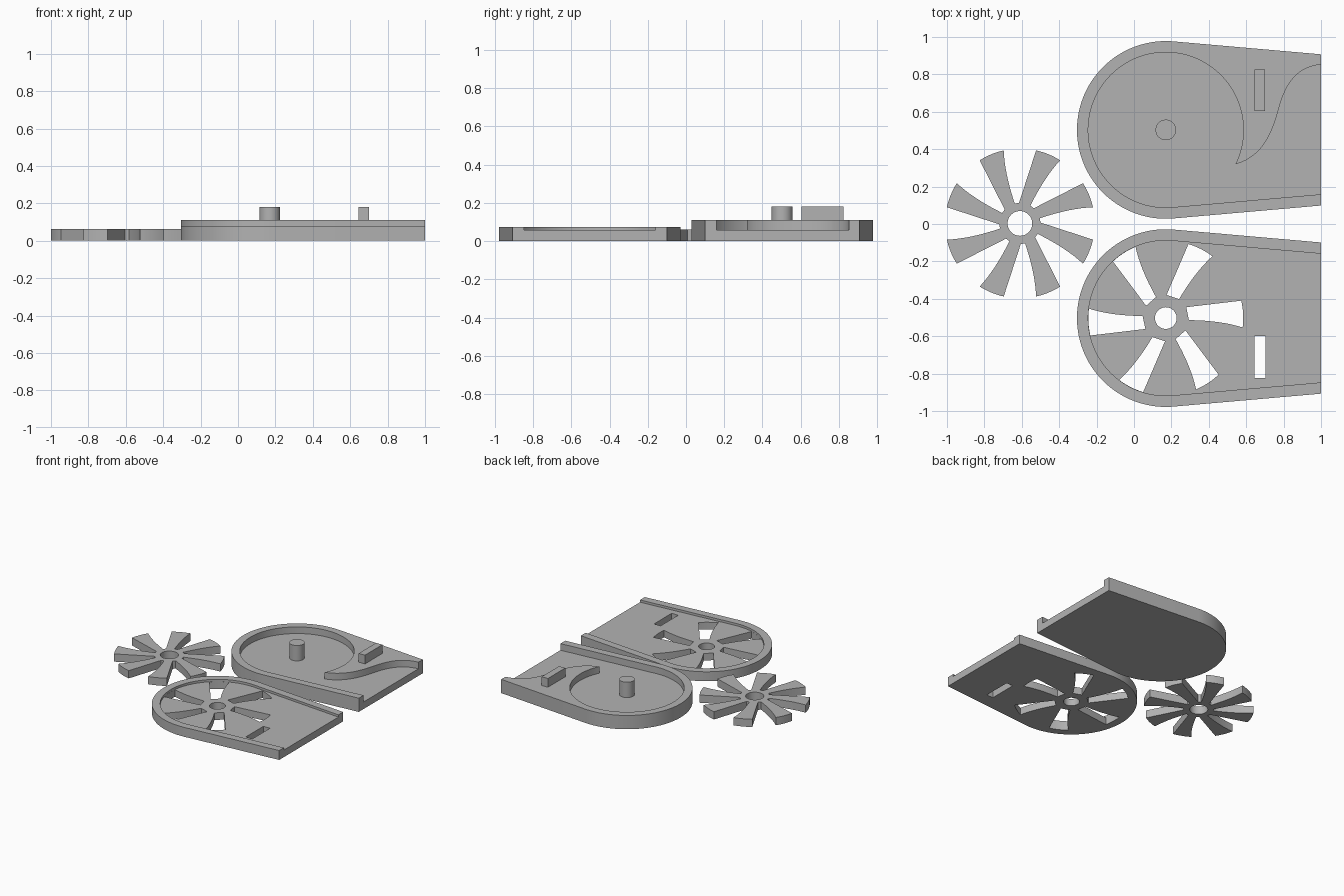
import bpy, bmesh, math
from mathutils import Vector
from mathutils.geometry import interpolate_bezier

cube = bpy.data.objects.get("Cube")
if cube:
    bpy.data.objects.remove(cube, do_unlink=True)

GREY = (0.45, 0.45, 0.45, 1)
grey = bpy.data.materials.new("plain grey")
grey.use_nodes = True
grey.diffuse_color = GREY
grey.node_tree.nodes["Principled BSDF"].inputs["Base Color"].default_value = GREY

CX, CY = 0.17, 0.503          # chamber centre, mirrored in y for the lid
OUTER, INNER = 0.475, 0.415   # casing and chamber radii
FLOOR = 0.057


def polar(centre, r, deg):
    a = math.radians(deg)
    return (centre[0] + r * math.cos(a), centre[1] + r * math.sin(a))


def arc(centre, r, start, end, n):
    return [polar(centre, r, start + (end - start) * i / n) for i in range(n + 1)]


def prism(name, points, z0, z1):
    """Extrude a flat outline between two heights."""
    bm = bmesh.new()
    face = bm.faces.new([bm.verts.new((x, y, z0)) for x, y in points])
    top = bmesh.ops.extrude_face_region(bm, geom=[face])["geom"]
    verts = [g for g in top if isinstance(g, bmesh.types.BMVert)]
    bmesh.ops.translate(bm, verts=verts, vec=(0, 0, z1 - z0))
    bmesh.ops.recalc_face_normals(bm, faces=bm.faces)
    mesh = bpy.data.meshes.new(name)
    bm.to_mesh(mesh)
    bm.free()
    mesh.materials.append(grey)
    ob = bpy.data.objects.new(name, mesh)
    bpy.context.collection.objects.link(ob)
    return ob


def disc(name, centre, r, z0, z1):
    return prism(name, arc(centre, r, 0, 360, 48)[:-1], z0, z1)


def box(name, x0, x1, y0, y1, z0, z1):
    return prism(name, [(x0, y0), (x1, y0), (x1, y1), (x0, y1)], z0, z1)


def cut(ob, cutter):
    cutter.hide_render = True
    mod = ob.modifiers.new("cut", "BOOLEAN")
    mod.operation = "DIFFERENCE"
    mod.solver = "EXACT"
    mod.object = cutter
    bpy.context.view_layer.objects.active = ob
    bpy.ops.object.modifier_apply(modifier=mod.name)
    bpy.data.objects.remove(cutter, do_unlink=True)


def finish(ob):
    ob.data.shade_smooth()
    ob.data.set_sharp_from_angle(angle=math.radians(25))


def end_y(r, x):
    """Half width at x of the tapering walls, tangent to radius r at 85 degrees."""
    a = math.radians(85)
    return (r - (x - CX) * math.cos(a)) / math.sin(a)


def casing_outline(centre, r, x):
    h = end_y(r, x)
    return arc(centre, r, 85, 275, 64) + [(x, centre[1] - h), (x, centre[1] + h)]


def blade(centre, r0, r1, turn):
    """Blade outline: curved clockwise edge, outer arc, straight edge."""
    a, b = polar(centre, r0, turn - 5), polar(centre, r1, turn - 7)
    ctrl = polar(centre, (r0 + r1) * 0.55, turn - 2.5)
    curve = [tuple((1 - t) ** 2 * p + 2 * t * (1 - t) * c + t * t * q
                   for p, c, q in zip(a, ctrl, b))
             for t in (i / 8 for i in range(8))]
    return curve + arc(centre, r1, turn - 7, turn + 13, 8) + [polar(centre, r0, turn + 28)]


# Base casing: round chamber with a curved outlet channel
base_c = (CX, CY)
base = prism("base_casing", casing_outline(base_c, OUTER, 1), 0, 0.11)
tip = polar(base_c, INNER, -26.3)
knots = [tip, (0.69, 0.36), (0.74, 0.49), (0.775, 0.62),
         (0.81, 0.75), (0.87, 0.84), (1.0, 0.853)]
k = [Vector((x, y, 0)) for x, y in knots]
sweep = interpolate_bezier(*k[:4], 16)[1:] + interpolate_bezier(*k[3:], 16)[1:]
cavity = arc(base_c, INNER, 275, -26.3, 88)
cavity += [(p.x, p.y) for p in sweep]
cavity += [(1.05, 0.853), (1.05, CY - end_y(INNER, 1.05))]
cut(base, prism("cavity_cutter", cavity, FLOOR, 0.2))
finish(base)
finish(disc("axle_pin", base_c, 0.055, FLOOR - 0.01, 0.18))
box("locating_peg", 0.645, 0.70, 0.605, 0.825, 0.10, 0.18)

# Lid: shallow tray with swirl vents, axle hole and peg slot
lid_c = (CX, -CY)
lid = prism("lid_casing", casing_outline(lid_c, OUTER, 1), 0, 0.075)
cut(lid, prism("tray_cutter", casing_outline(lid_c, INNER, 1.05), FLOOR, 0.2))
for i in range(6):
    cut(lid, prism("vent_cutter", blade(lid_c, 0.124, INNER - 0.001, 60 * i), -0.1, 0.065))
cut(lid, disc("axle_cutter", lid_c, 0.058, -0.1, 0.2))
cut(lid, box("slot_cutter", 0.645, 0.703, -0.823, -0.60, -0.1, 0.2))
finish(lid)

# Fan wheel: eight blades around a pierced hub
fan_c = (-0.61, 0.003)
outline = [p for i in range(8) for p in blade(fan_c, 0.11, 0.40, 45 * i + 19.5)]
fan = prism("fan_wheel", outline, 0, 0.062)
cut(fan, disc("hub_cutter", fan_c, 0.066, -0.1, 0.2))
finish(fan)
